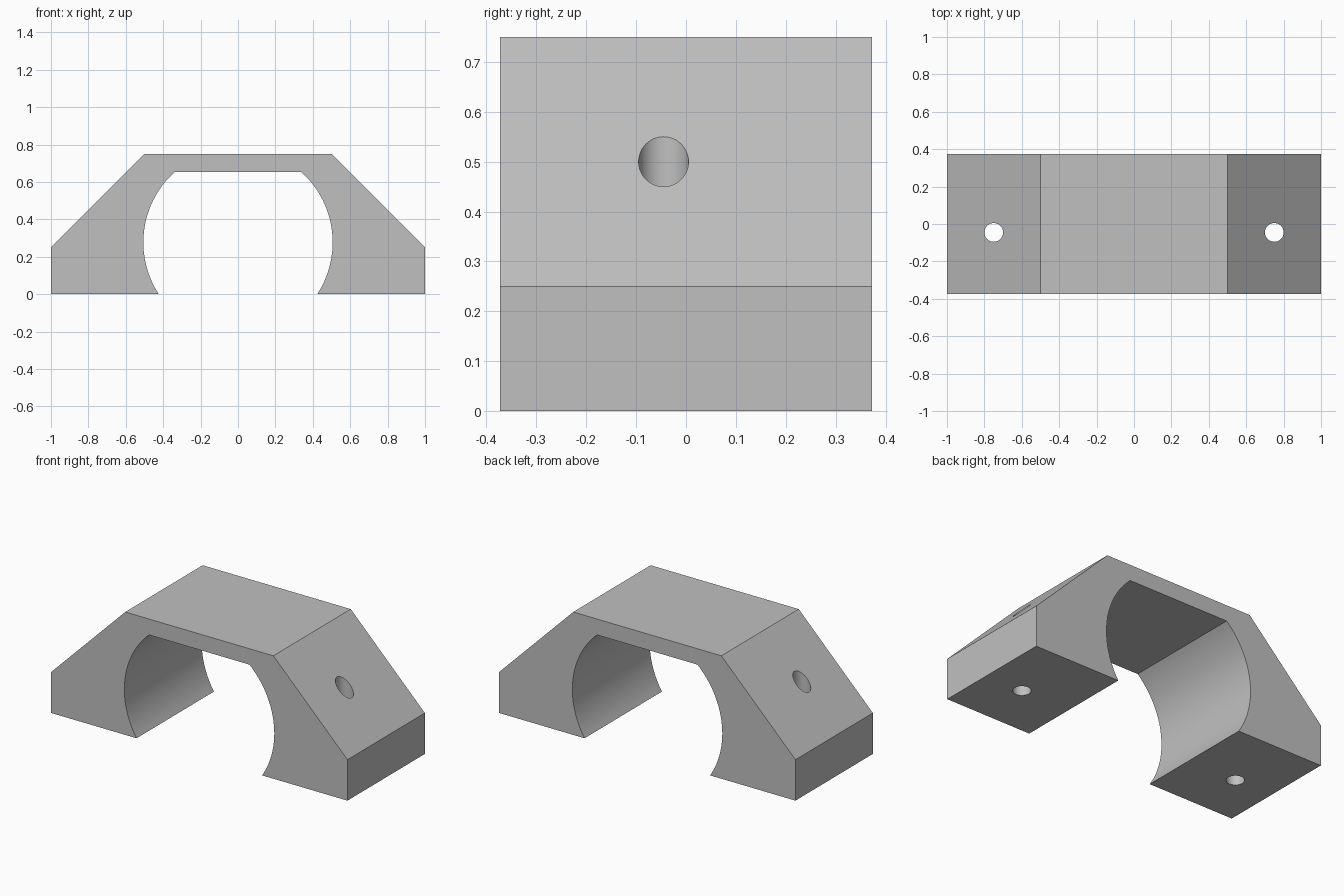
import bpy, bmesh, math

cube = bpy.data.objects.get("Cube")
if cube:
    bpy.data.objects.remove(cube, do_unlink=True)

HALF_DEPTH = 0.373
ARC_Z, ARC_R = 0.277, 0.506      # centre height and radius of the round opening
CEILING = 0.653                  # flat top of the opening
HOLE_X, HOLE_Y, HOLE_R = 0.75, -0.045, 0.05

# Plain grey material
grey = bpy.data.materials.new("light grey")
grey.use_nodes = True
colour = (0.53, 0.53, 0.53, 1)
grey.diffuse_color = colour
grey.node_tree.nodes["Principled BSDF"].inputs["Base Color"].default_value = colour

# Half profile: outer chamfered edge, then the arc from ceiling down to the foot
outer = [(1, 0), (1, 0.25), (0.5, 0.75)]
start = math.asin((CEILING - ARC_Z) / ARC_R)
end = math.asin(-ARC_Z / ARC_R)
steps = 40
arc = []
for i in range(steps + 1):
    a = start + (end - start) * i / steps
    arc.append((ARC_R * math.cos(a), ARC_Z + ARC_R * math.sin(a)))


def mirrored(points):
    return [(-x, z) for x, z in reversed(points)]


profile = outer + mirrored(outer) + mirrored(arc) + arc

# Clamp body: profile extruded front to back
bm = bmesh.new()
face = bm.faces.new([bm.verts.new((x, -HALF_DEPTH, z)) for x, z in profile])
result = bmesh.ops.extrude_face_region(bm, geom=[face])
moved = [g for g in result["geom"] if isinstance(g, bmesh.types.BMVert)]
bmesh.ops.translate(bm, verts=moved, vec=(0, 2 * HALF_DEPTH, 0))
bmesh.ops.recalc_face_normals(bm, faces=bm.faces)
mesh = bpy.data.meshes.new("clamp_bracket")
bm.to_mesh(mesh)
bm.free()
mesh.materials.append(grey)
body = bpy.data.objects.new("clamp_bracket", mesh)
bpy.context.collection.objects.link(body)


# Vertical bolt holes through both feet
def drill(x):
    bpy.ops.mesh.primitive_cylinder_add(vertices=48, radius=HOLE_R, depth=2,
                                        location=(x, HOLE_Y, 0.4))
    cutter = bpy.context.object
    cutter.name = "hole_cutter"
    cutter.hide_render = True
    cutter.data.materials.append(grey)
    bpy.ops.object.select_all(action="DESELECT")
    body.select_set(True)
    bpy.context.view_layer.objects.active = body
    mod = body.modifiers.new("bolt_hole", "BOOLEAN")
    mod.operation = "DIFFERENCE"
    mod.solver = "EXACT"
    mod.object = cutter
    bpy.ops.object.modifier_apply(modifier=mod.name)
    bpy.data.objects.remove(cutter, do_unlink=True)


for side in (-1, 1):
    drill(side * HOLE_X)

body.select_set(True)
bpy.context.view_layer.objects.active = body
bpy.ops.object.shade_smooth_by_angle(angle=math.radians(30))
